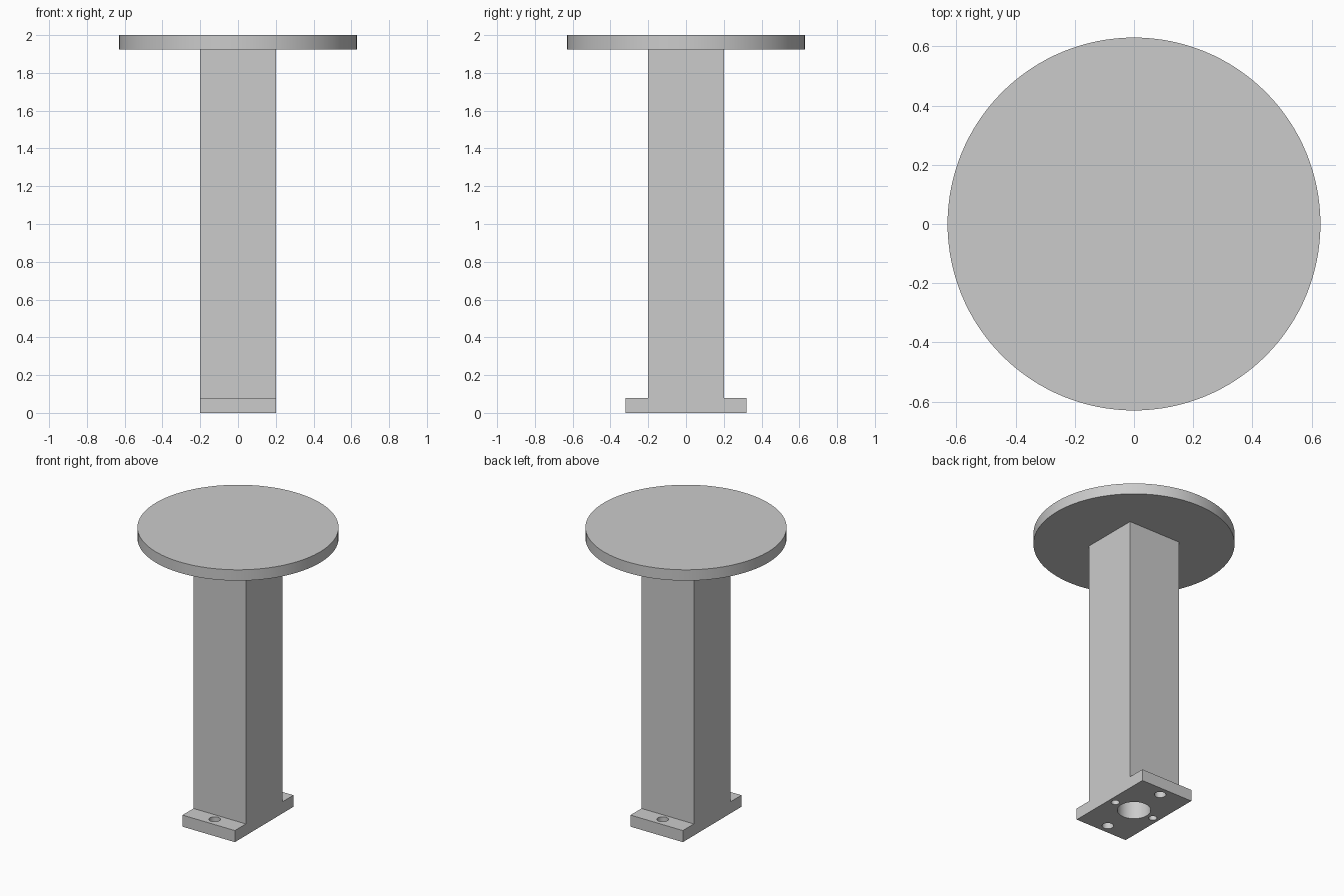
import bpy
import bmesh
import math

default = bpy.data.objects.get("Cube")
if default:
    bpy.data.objects.remove(default, do_unlink=True)

# Sizes
HALF_WIDTH = 0.2
HALF_FOOT = 0.32
FOOT_TOP = 0.08
DISC_BOTTOM = 1.925
HEIGHT = 2.0
DISC_RADIUS = 0.63

# Single grey finish
grey = bpy.data.materials.new("plain grey")
grey.use_nodes = True
colour = (0.6, 0.6, 0.6, 1.0)
grey.diffuse_color = colour
grey.node_tree.nodes["Principled BSDF"].inputs["Base Color"].default_value = colour


def add_object(name, bm):
    bmesh.ops.recalc_face_normals(bm, faces=bm.faces[:])
    mesh = bpy.data.meshes.new(name)
    bm.to_mesh(mesh)
    bm.free()
    mesh.materials.append(grey)
    obj = bpy.data.objects.new(name, mesh)
    bpy.context.collection.objects.link(obj)
    return obj


def cylinder(name, radius, bottom, top, x=0, y=0, sides=48):
    bm = bmesh.new()
    bmesh.ops.create_cone(bm, cap_ends=True, segments=sides, radius1=radius,
                          radius2=radius, depth=top - bottom)
    bmesh.ops.translate(bm, verts=bm.verts[:], vec=(x, y, (bottom + top) / 2))
    return add_object(name, bm)


# Column and foot flanges: one inverted T profile extruded across x
half = [(HALF_FOOT, 0), (HALF_FOOT, FOOT_TOP),
        (HALF_WIDTH, FOOT_TOP), (HALF_WIDTH, DISC_BOTTOM)]
profile = half + [(-y, z) for y, z in reversed(half)]
bm = bmesh.new()
face = bm.faces.new([bm.verts.new((-HALF_WIDTH, y, z)) for y, z in profile])
extruded = bmesh.ops.extrude_face_region(bm, geom=[face])
moved = [v for v in extruded["geom"] if isinstance(v, bmesh.types.BMVert)]
bmesh.ops.translate(bm, verts=moved, vec=(2 * HALF_WIDTH, 0, 0))
column = add_object("column_with_foot", bm)

# Central bore, flange bolt holes and small pin holes
cutters = [cylinder("bore_cutter", 0.105, -0.1, DISC_BOTTOM - 0.005)]
for side in (-1, 1):
    cutters.append(cylinder("bolt_hole_cutter", 0.036, -0.1, 0.15,
                            y=side * 0.255, sides=32))
    cutters.append(cylinder("pin_hole_cutter", 0.026, -0.1, 0.25,
                            x=side * 0.153, sides=32))
for cutter in cutters:
    cutter.hide_render = True
    cut = column.modifiers.new("hole", "BOOLEAN")
    cut.operation = "DIFFERENCE"
    cut.solver = "EXACT"
    cut.object = cutter
bpy.context.view_layer.objects.active = column
for name in [m.name for m in column.modifiers]:
    column.modifiers[0].name = "hole"
    bpy.ops.object.modifier_apply(modifier="hole")
for cutter in cutters:
    bpy.data.objects.remove(cutter, do_unlink=True)

# Round top plate
disc = cylinder("top_disc", DISC_RADIUS, DISC_BOTTOM, HEIGHT, sides=128)

# Smooth round walls, keep edges crisp
bpy.ops.object.select_all(action="DESELECT")
for obj in (column, disc):
    obj.select_set(True)
bpy.context.view_layer.objects.active = column
bpy.ops.object.shade_smooth_by_angle(angle=math.radians(30))
